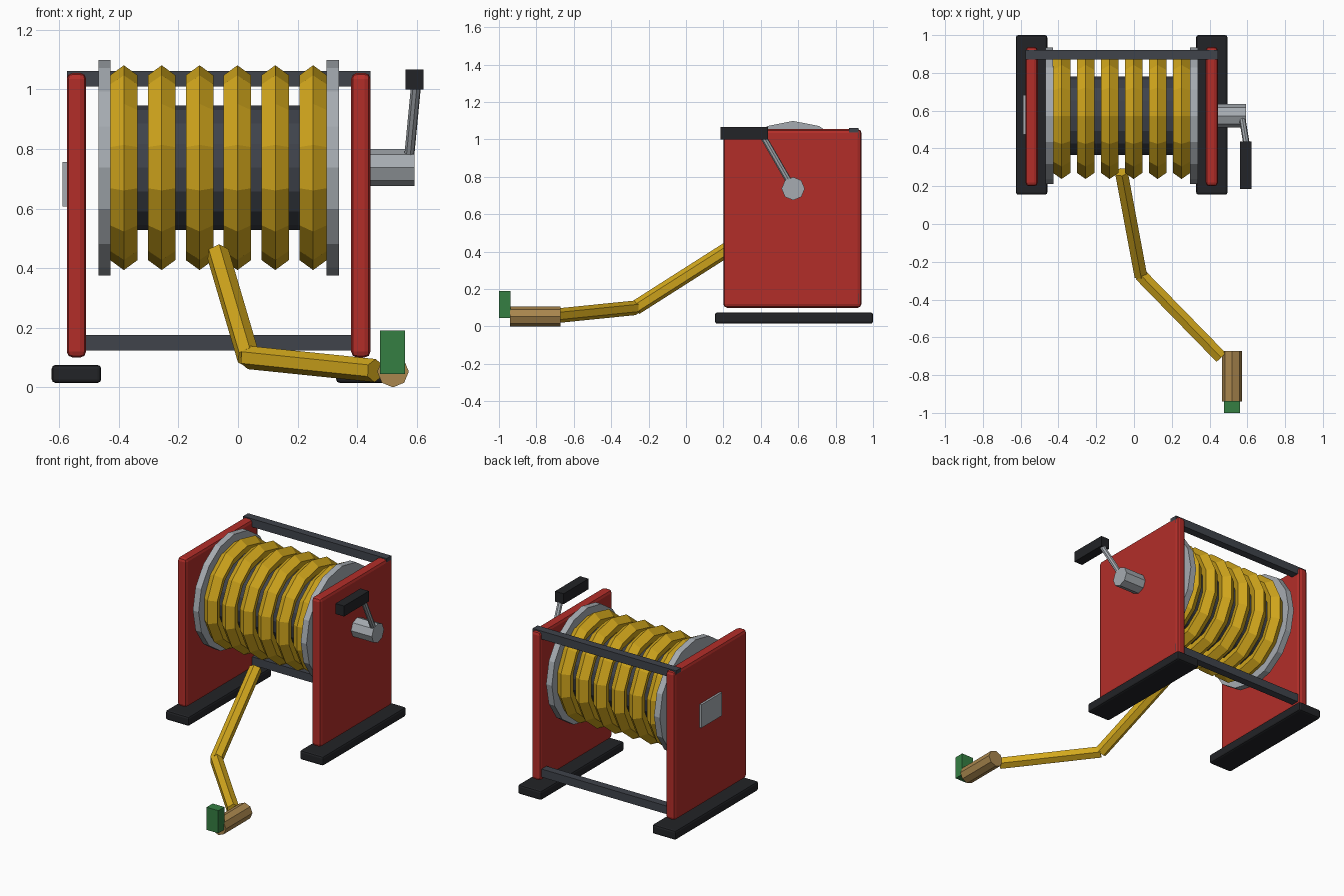
import bpy
import bmesh
from math import sin, cos, tau
from mathutils import Vector

if "Cube" in bpy.data.objects:
    bpy.data.objects.remove(bpy.data.objects["Cube"])


def material(name, rgb):
    m = bpy.data.materials.new(name)
    m.diffuse_color = (*rgb, 1)
    m.use_nodes = True
    m.node_tree.nodes["Principled BSDF"].inputs["Base Color"].default_value = m.diffuse_color
    return m


RED = material("red_paint", (0.45, 0.027, 0.022))
YELLOW = material("yellow_hose", (0.65, 0.39, 0.012))
DARK = material("dark_steel", (0.05, 0.056, 0.07))
BLACK = material("black_rubber", (0.016, 0.017, 0.02))
STEEL = material("bright_steel", (0.38, 0.41, 0.44))
BRASS = material("brass", (0.4, 0.24, 0.075))
GREEN = material("green_plastic", (0.035, 0.21, 0.055))


def finish(name, bm, mat):
    bmesh.ops.recalc_face_normals(bm, faces=bm.faces)
    me = bpy.data.meshes.new(name)
    bm.to_mesh(me)
    bm.free()
    me.materials.append(mat)
    ob = bpy.data.objects.new(name, me)
    bpy.context.collection.objects.link(ob)
    return ob


def box(name, x, y, z, mat, bevel=0.0, segments=2):
    """Box from (min, max) ranges on each axis."""
    bm = bmesh.new()
    bmesh.ops.create_cube(bm, size=1)
    for v in bm.verts:
        v.co = [(r[0] + r[1]) / 2 + c * (r[1] - r[0]) for c, r in zip(v.co, (x, y, z))]
    ob = finish(name, bm, mat)
    if bevel:
        mod = ob.modifiers.new("bevel", 'BEVEL')
        mod.width = bevel
        mod.segments = segments
    return ob


def rod(name, a, b, radius, sides, mat):
    """Flat-faced cylinder from point a to point b."""
    a, b = Vector(a), Vector(b)
    bm = bmesh.new()
    bmesh.ops.create_cone(bm, cap_ends=True, segments=sides, radius1=radius,
                          radius2=radius, depth=(b - a).length)
    ob = finish(name, bm, mat)
    ob.location = (a + b) / 2
    ob.rotation_euler = (b - a).to_track_quat('Z', 'Y').to_euler()
    return ob


def ring(name, x, y, z, major, minor, n, m, mat):
    """Low-poly torus around the x axis with a ridge on its outer rim."""
    bm = bmesh.new()
    grid = []
    for i in range(n):
        t = tau * i / n
        row = []
        for j in range(m):
            p = tau * j / m
            r = major + minor * cos(p)
            row.append(bm.verts.new((x + minor * sin(p), y + r * sin(t), z + r * cos(t))))
        grid.append(row)
    for i in range(n):
        for j in range(m):
            k, l = (i + 1) % n, (j + 1) % m
            bm.faces.new((grid[i][j], grid[k][j], grid[k][l], grid[i][l]))
    return finish(name, bm, mat)


AY, AZ = 0.573, 0.737   # reel axis
CX = -0.065             # middle of the frame

# Frame: side panels, feet and drum flanges, one per side
for side, s in (("left", -1), ("right", 1)):
    def span(c, h):
        return (CX + s * c - h, CX + s * c + h)
    box(side + "_panel", span(0.477, 0.0325), (0.2, 0.938), (0.1, 1.055), RED, 0.02)
    box(side + "_foot", span(0.477, 0.083), (0.155, 1.0), (0.015, 0.075), BLACK, 0.012)
    fx = span(0.383, 0.0205)
    rod(side + "_flange", (fx[0], AY, AZ), (fx[1], AY, AZ), 0.362, 16, STEEL)

# Rear crossbars
for name, z in (("top_crossbar", 1.035), ("bottom_crossbar", 0.15)):
    box(name, (-0.574, 0.444), (0.872, 0.922), (z - 0.026, z + 0.026), DARK)

# Drum and wound hose
rod("drum", (-0.43, AY, AZ), (0.3, AY, AZ), 0.209, 16, DARK)
for i in range(6):
    ring(f"hose_coil_{i + 1}", -0.383 + 0.127 * i, AY, AZ, 0.295, 0.0485, 14, 5, YELLOW)

# Crank
rod("crank_hub", (0.42, AY, AZ), (0.592, AY, AZ), 0.062, 8, STEEL)
rod("crank_arm", (0.573, 0.56, 0.76), (0.598, 0.41, 1.02), 0.017, 8, STEEL)
box("crank_handle", (0.562, 0.623), (0.185, 0.438), (1.0, 1.067), BLACK)

# Plate on the left panel
box("side_plate", (-0.588, -0.57), (0.475, 0.683), (0.607, 0.756), STEEL)

# Loose hose end, nozzle and lever
path = [(-0.067, 0.275, 0.447), (0.035, -0.27, 0.1), (0.46, -0.705, 0.056)]
for i in range(2):
    rod(f"loose_hose_{i + 1}", path[i], path[i + 1], 0.039, 6, YELLOW)
rod("nozzle", (0.52, -0.672, 0.053), (0.52, -0.94, 0.053), 0.053, 8, BRASS)
box("nozzle_lever", (0.477, 0.56), (-1.0, -0.938), (0.045, 0.19), GREEN)
